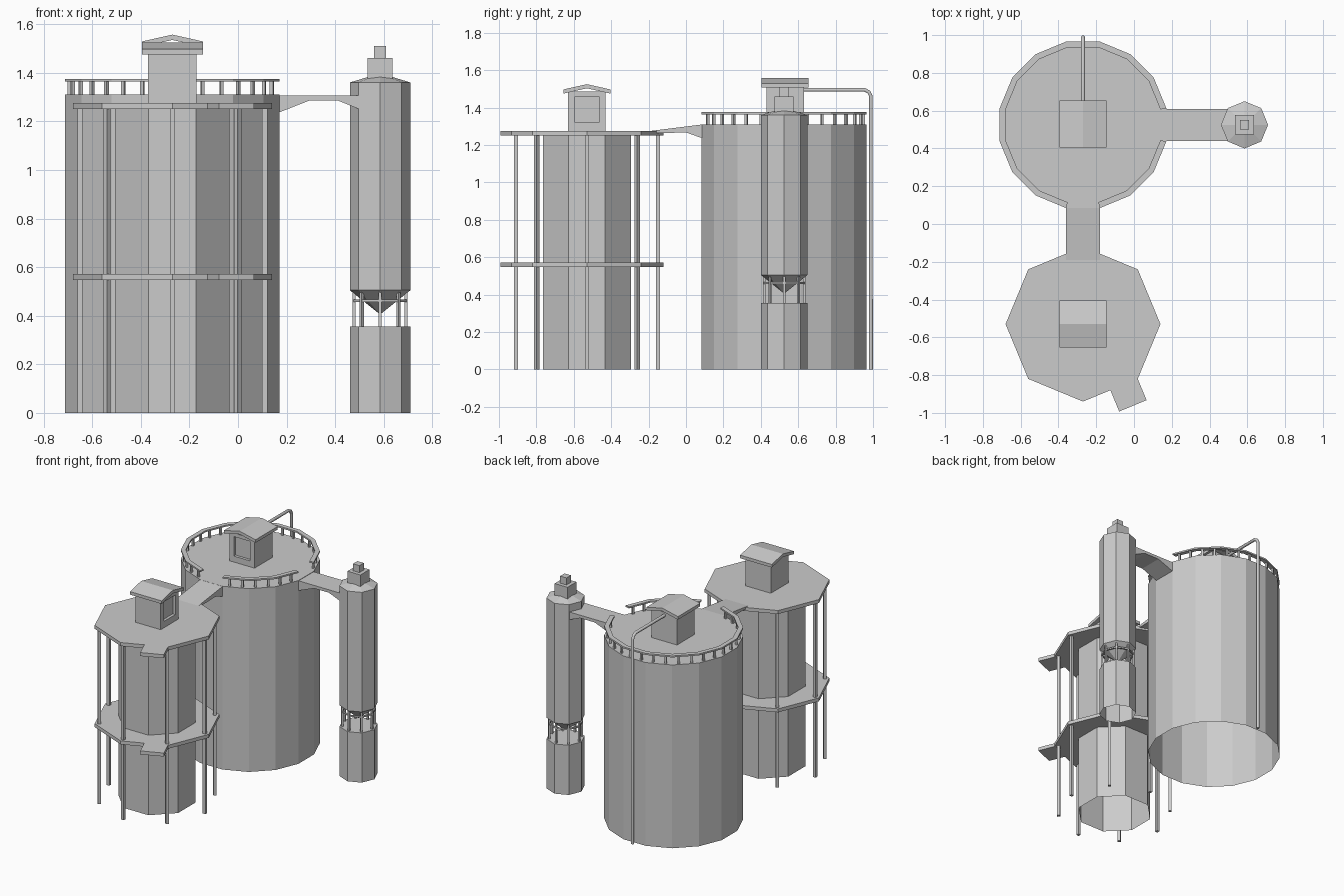
import bpy, bmesh, math
from mathutils import Matrix, Vector

if "Cube" in bpy.data.objects:
    bpy.data.objects.remove(bpy.data.objects["Cube"])

grey = bpy.data.materials.new("light_grey")
grey.diffuse_color = (0.6, 0.6, 0.6, 1)
grey.use_nodes = True
grey.node_tree.nodes["Principled BSDF"].inputs["Base Color"].default_value = grey.diffuse_color

TANK = (-0.27, 0.525)
TOWER = (-0.27, -0.53)
SILO = (0.585, 0.525)


def finish(name, bm):
    bmesh.ops.recalc_face_normals(bm, faces=bm.faces)
    me = bpy.data.meshes.new(name)
    bm.to_mesh(me)
    bm.free()
    me.materials.append(grey)
    ob = bpy.data.objects.new(name, me)
    bpy.context.collection.objects.link(ob)
    return ob


def polar(c, r, deg):
    a = math.radians(deg)
    return (c[0] + r * math.cos(a), c[1] + r * math.sin(a))


def ngon(c, r, n, start=0):
    return [polar(c, r, start + 360 * i / n) for i in range(n)]


def extrude(bm, pts, vec, bottom=True):
    """Solid from a flat outline of 3D points pushed along vec."""
    a = [bm.verts.new(p) for p in pts]
    b = [bm.verts.new(Vector(p) + Vector(vec)) for p in pts]
    n = len(pts)
    for i in range(n):
        bm.faces.new((a[i], a[(i + 1) % n], b[(i + 1) % n], b[i]))
    bm.faces.new(b)
    if bottom:
        bm.faces.new(a[::-1])


def prism(name, pts, z0, z1, bottom=True):
    bm = bmesh.new()
    extrude(bm, [(x, y, z0) for x, y in pts], (0, 0, z1 - z0), bottom)
    return finish(name, bm)


def box(bm, c, size, deg=0):
    m = Matrix.Translation(c) @ Matrix.Rotation(math.radians(deg), 4, 'Z')
    bmesh.ops.create_cube(bm, size=1, matrix=m @ Matrix.Diagonal((*size, 1)))


def cone(name, c, r, z0, z1):
    bm = bmesh.new()
    tip = bm.verts.new((*c, z1))
    ring = [bm.verts.new((x, y, z0)) for x, y in ngon(c, r, 8)]
    for i in range(8):
        bm.faces.new((ring[i], ring[(i + 1) % 8], tip))
    finish(name, bm)


# Large tank with open underside
prism("large_tank", ngon(TANK, 0.45, 16, 11.25), 0, 1.31, False)

# Railing, left open where the two bridges arrive
rail, posts = bmesh.new(), bmesh.new()
for i in range(16):
    a0 = 22.5 * i - 11.25
    if i in (0, 12):
        continue
    strip = [polar(TANK, 0.45, a0), polar(TANK, 0.45, a0 + 22.5),
             polar(TANK, 0.418, a0 + 22.5), polar(TANK, 0.418, a0)]
    extrude(rail, [(x, y, 1.364) for x, y in strip], (0, 0, 0.011))
    p, q = Vector(polar(TANK, 0.434, a0)), Vector(polar(TANK, 0.434, a0 + 22.5))
    for t in (0.25, 0.75):
        box(posts, (*p.lerp(q, t), 1.338), (0.014, 0.014, 0.056), a0 + 11.25)
finish("railing_top", rail)
finish("railing_posts", posts)

# Smaller tower with two octagonal platforms and their landings
prism("tower", ngon(TOWER, 0.255, 8, 22.5), 0, 1.26, False)
out = Vector(polar((0, 0), 0.122, -67.5))
v0, v1 = Vector(polar(TOWER, 0.41, -90)), Vector(polar(TOWER, 0.41, -45))
mid = v0.lerp(v1, 0.5)
outline = ngon(TOWER, 0.41, 8, -45) + [mid, mid + out, v1 + out]
# outline order: round to the front corner, then the landing back to the start
for name, z in (("lower_platform", 0.547), ("upper_platform", 1.25)):
    prism(name, outline, z, z + 0.025)
bm = bmesh.new()
for i in range(8):
    box(bm, (*polar(TOWER, 0.38, 45 * i), 0.627), (0.021, 0.021, 1.254), 45 * i)
finish("platform_posts", bm)

# Bridges as side profiles
bm = bmesh.new()
prof = [(-0.19, 1.275), (0.09, 1.31), (0.09, 1.235), (0.0, 1.267), (-0.19, 1.262)]
extrude(bm, [(-0.36, y, z) for y, z in prof], (0.18, 0, 0))
finish("tower_bridge", bm)
bm = bmesh.new()
prof = [(0.165, 1.307), (0.5, 1.307), (0.5, 1.25), (0.41, 1.286),
        (0.295, 1.286), (0.165, 1.235)]
extrude(bm, [(x, 0.44, z) for x, z in prof], (0, 0.17, 0))
finish("silo_bridge", bm)


# Huts with a recessed square window and gabled roof
def hut(name, c, z, deg):
    place = Matrix.Translation((*c, z)) @ Matrix.Rotation(math.radians(deg), 4, 'Z')
    bm = bmesh.new()
    box(bm, (0, 0, 0.105), (0.2, 0.2, 0.21))
    bm.faces.ensure_lookup_table()
    wall = max(bm.faces, key=lambda f: f.calc_center_median().x)
    bmesh.ops.inset_region(bm, faces=[wall], thickness=0.05)
    for v in wall.verts:
        v.co.z += 0.01
    hole = bmesh.ops.extrude_discrete_faces(bm, faces=[wall])["faces"][0]
    for v in hole.verts:
        v.co.x -= 0.02
    bm.transform(place)
    finish(name + "_walls", bm)
    bm = bmesh.new()
    prof = [(-0.125, 0.2), (-0.125, 0.222), (0, 0.25), (0.125, 0.222),
            (0.125, 0.2), (0, 0.228)]
    extrude(bm, [(-0.125, y, h) for y, h in prof], (0.25, 0, 0))
    bm.transform(place)
    finish(name + "_roof", bm)


hut("tower_hut", TOWER, 1.275, 0)
hut("tank_hut", (-0.27, 0.53), 1.307, -90)

# Pipe from the tank hut down the back
cu = bpy.data.curves.new("drain_pipe", 'CURVE')
cu.dimensions = '3D'
cu.bevel_depth = 0.011
cu.bevel_resolution = 1
cu.use_fill_caps = True
path = [(0.6, 1.495), (0.955, 1.495), (0.978, 1.483), (0.989, 1.46), (0.989, 0)]
sp = cu.splines.new('POLY')
sp.points.add(len(path) - 1)
for pt, (y, z) in zip(sp.points, path):
    pt.co = (-0.27, y, z, 1)
cu.materials.append(grey)
bpy.context.collection.objects.link(bpy.data.objects.new("drain_pipe", cu))

# Slim silo: base, body, roof, hopper and stacked vents
prism("silo_base", ngon(SILO, 0.125, 8), 0, 0.355, False)
prism("silo_body", ngon(SILO, 0.125, 8), 0.505, 1.36)
cone("silo_roof", SILO, 0.125, 1.36, 1.398)
cone("silo_hopper", SILO, 0.125, 0.505, 0.405)
bm = bmesh.new()
box(bm, (*SILO, 1.415), (0.102, 0.102, 0.09))
box(bm, (*SILO, 1.485), (0.05, 0.05, 0.05))
finish("silo_vents", bm)

# Legs and ring holding the silo above its base
bm = bmesh.new()
for i in range(8):
    box(bm, (*polar(SILO, 0.107, 45 * i), 0.43), (0.012, 0.012, 0.155), 45 * i)
    box(bm, (*polar(SILO, 0.099, 45 * i + 22.5), 0.462), (0.01, 0.082, 0.01), 45 * i + 22.5)
finish("silo_legs", bm)
